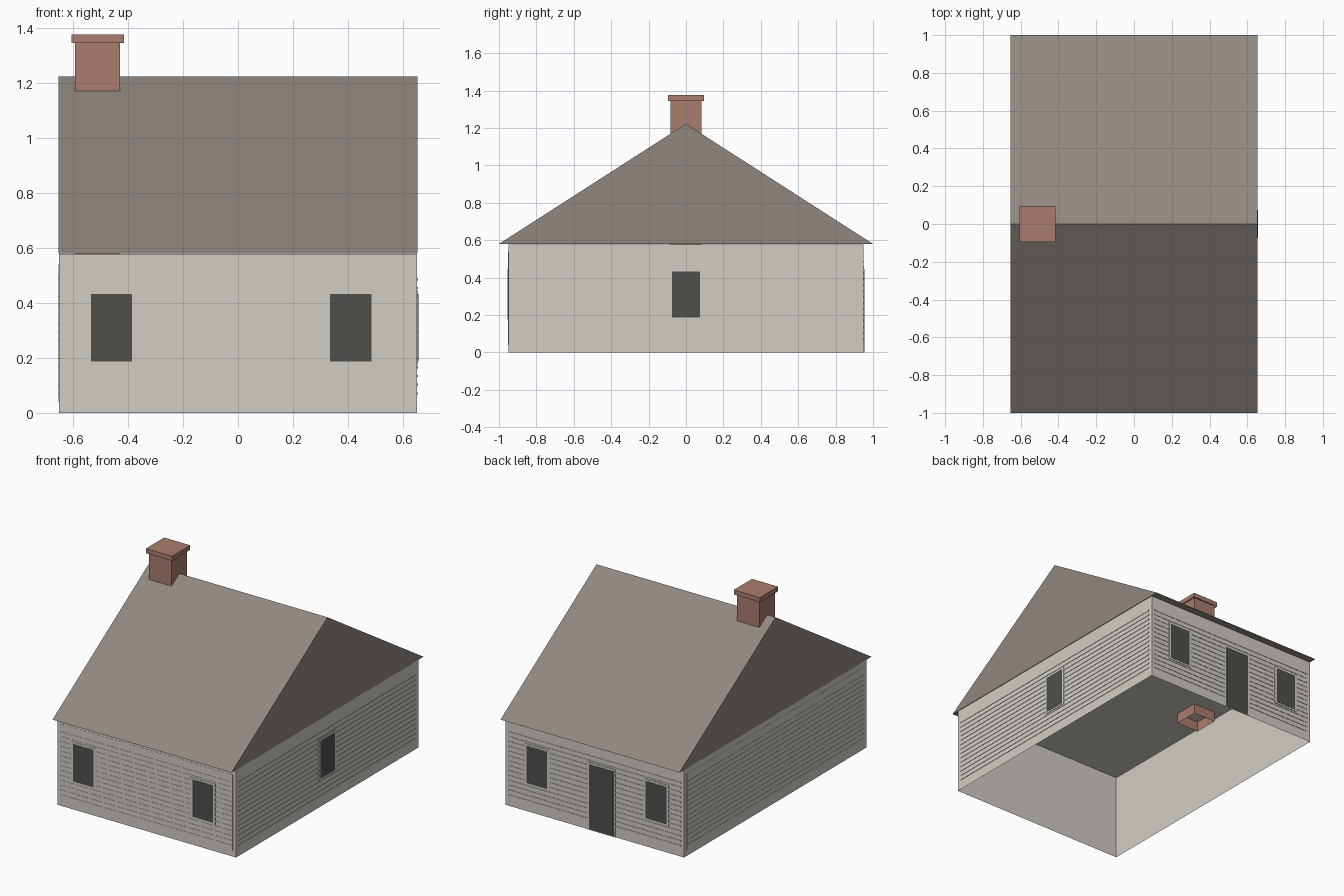
import bpy
import bmesh
from mathutils import Vector

cube = bpy.data.objects.get("Cube")
if cube:
    bpy.data.objects.remove(cube, do_unlink=True)


def material(name, rgb):
    mat = bpy.data.materials.new(name)
    mat.use_nodes = True
    colour = (*rgb, 1)
    mat.diffuse_color = colour
    bsdf = next(n for n in mat.node_tree.nodes if n.type == "BSDF_PRINCIPLED")
    bsdf.inputs["Base Color"].default_value = colour
    return mat


WALL = material("pale grey siding", (0.64, 0.61, 0.56))
ROOF = material("brown grey roof", (0.28, 0.245, 0.216))
BRICK = material("brick red", (0.40, 0.205, 0.155))
GLASS = material("dark opening", (0.078, 0.08, 0.07))


def finish(bm, name, mat):
    mesh = bpy.data.meshes.new(name)
    bm.to_mesh(mesh)
    bm.free()
    mesh.materials.append(mat)
    obj = bpy.data.objects.new(name, mesh)
    bpy.context.collection.objects.link(obj)
    return obj


def add_box(bm, low, high, open_side=None):
    """Add a box between two corners, leaving out the face on one side."""
    low, high = Vector(low), Vector(high)
    verts = bmesh.ops.create_cube(bm, size=1)["verts"]
    for v in verts:
        v.co = (low + high) / 2 + v.co * (high - low)
    if open_side:
        faces = {f for v in verts for f in v.link_faces}
        for f in faces:
            f.normal_update()
        hidden = [f for f in faces if f.normal.dot(Vector(open_side)) > 0.9]
        bmesh.ops.delete(bm, geom=hidden, context="FACES_ONLY")


def box(name, low, high, mat, open_side=None):
    bm = bmesh.new()
    add_box(bm, low, high, open_side)
    return finish(bm, name, mat)


HALF_X, HALF_Y, EAVE = 0.651, 0.95, 0.58
SIDES = {"front": (0, -1), "back": (0, 1), "left": (1, 0), "right": (-1, 0)}


def add_plate(bm, side, centre, width, bottom, top, depth):
    """Add a thin plate on the outside of one wall."""
    nx, ny = SIDES[side]
    normal = Vector((nx, ny, 0))
    along = Vector((abs(ny), abs(nx), 0))
    base = normal * (HALF_X if nx else HALF_Y)
    a = base + along * (centre - width / 2)
    b = base + along * (centre + width / 2) + normal * depth
    low = [min(p, q) for p, q in zip(a, b)]
    high = [max(p, q) for p, q in zip(a, b)]
    low[2], high[2] = bottom, top
    add_box(bm, low, high, -normal)


def plate(name, mat, *args):
    bm = bmesh.new()
    add_plate(bm, *args)
    return finish(bm, name, mat)


# Walls: a shell open to the ground
box("walls", (-HALF_X, -HALF_Y, 0), (HALF_X, HALF_Y, EAVE - 0.002), WALL, (0, 0, -1))

# Siding: narrow raised boards on every wall
for side, (nx, ny) in SIDES.items():
    width = 1.845 if nx else 1.255
    inset = 0.0
    if side in ("front", "right"):
        plate(side + "_siding_panel", WALL, side, 0, width, 0.04, 0.54, 0.001)
    bm = bmesh.new()
    for i in range(14):
        z = 0.07 + i * 0.032
        add_plate(bm, side, 0, width, z - 0.004, z + 0.004, 0.0025)
    finish(bm, side + "_siding_boards", WALL)

# Windows: frame plate with a dark pane on top
for side, centre, width in (("front", -0.46, 0.18), ("front", 0.41, 0.18),
                            ("back", -0.45, 0.18), ("back", 0.42, 0.18),
                            ("left", 0, 0.18)):
    name = side + "_window"
    plate(name + "_frame", WALL, side, centre, width, 0.175, 0.445, 0.0035)
    plate(name + "_pane", GLASS, side, centre, width - 0.03, 0.187, 0.432, 0.005)

# Back door
plate("door_frame", WALL, "back", -0.05, 0.2, 0, 0.445, 0.0035)
plate("door", GLASS, "back", -0.05, 0.175, 0.005, 0.432, 0.005)

# Roof: gabled prism with overhanging eaves
bm = bmesh.new()
profile = ((-1, EAVE), (1, EAVE), (0, 1.222))
gable = bm.faces.new([bm.verts.new((-HALF_X - 0.002, y, z)) for y, z in profile])
ends = bmesh.ops.extrude_face_region(bm, geom=[gable])["geom"]
bmesh.ops.translate(bm, vec=(2 * HALF_X + 0.004, 0, 0),
                    verts=[v for v in ends if isinstance(v, bmesh.types.BMVert)])
bmesh.ops.recalc_face_normals(bm, faces=bm.faces)
finish(bm, "roof", ROOF)

# Chimney: hollow stack through the ceiling, with a wider cap
box("chimney", (-0.592, -0.082, 0.51), (-0.428, 0.082, 1.35), BRICK, (0, 0, -1))
box("chimney_cap", (-0.605, -0.095, 1.345), (-0.415, 0.095, 1.375), BRICK, (0, 0, -1))
